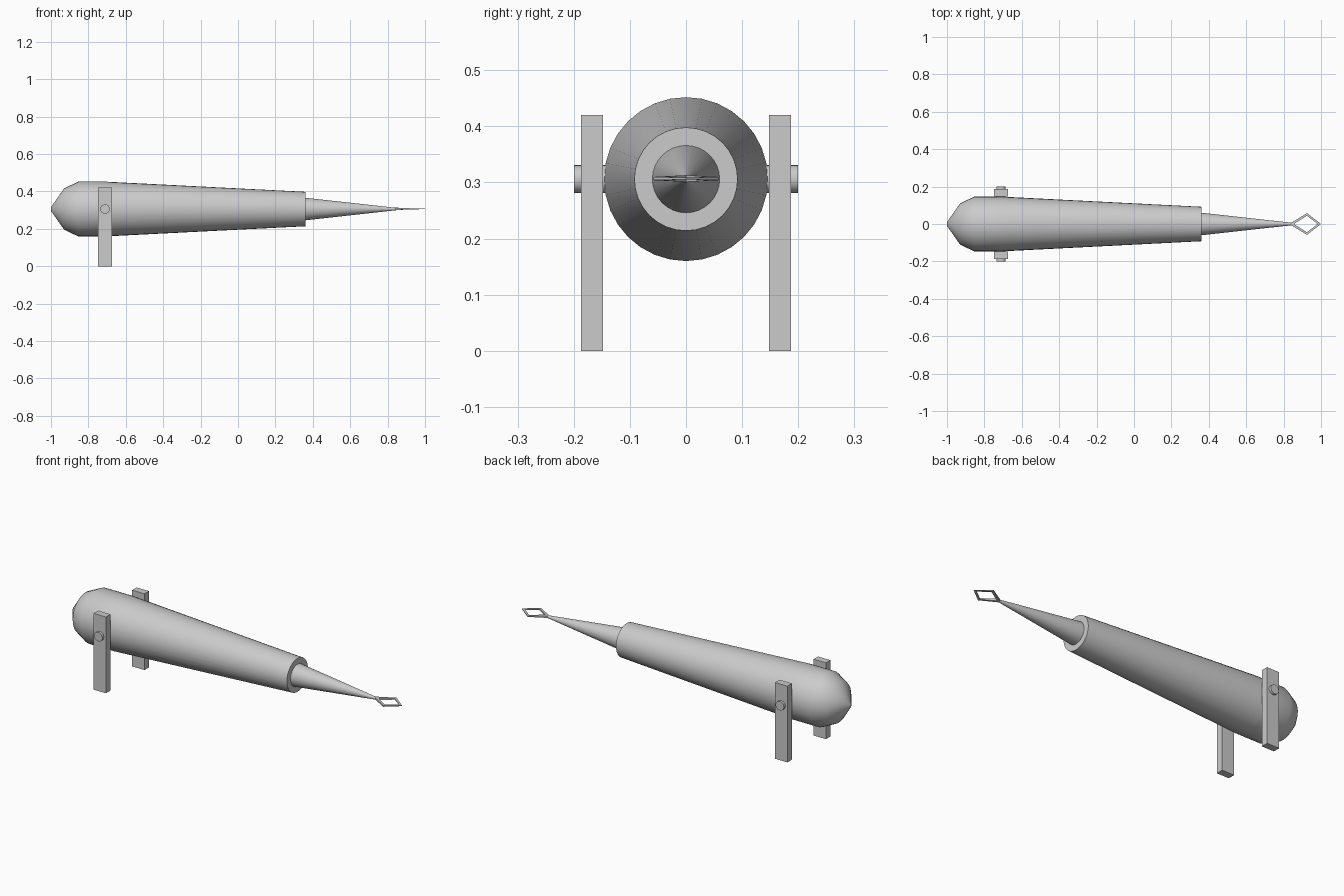
import bpy, bmesh, math

if "Cube" in bpy.data.objects:
    bpy.data.objects.remove(bpy.data.objects["Cube"])

AXIS_Z = 0.306
SIDES = 32


def make_object(name, bm, smooth=None):
    bmesh.ops.recalc_face_normals(bm, faces=bm.faces)
    mesh = bpy.data.meshes.new(name)
    bm.to_mesh(mesh)
    bm.free()
    obj = bpy.data.objects.new(name, mesh)
    bpy.context.collection.objects.link(obj)
    if smooth:
        bpy.ops.object.select_all(action='DESELECT')
        obj.select_set(True)
        bpy.context.view_layer.objects.active = obj
        bpy.ops.object.shade_smooth_by_angle(angle=math.radians(smooth))
    return obj


def lathe_x(name, profile):
    """Revolve (x, radius) points around the body axis."""
    bm = bmesh.new()
    rings = []
    for x, r in profile:
        rings.append([bm.verts.new((x, r * math.cos(a), AXIS_Z + r * math.sin(a)))
                      for a in (2 * math.pi * i / SIDES for i in range(SIDES))])
    for a, b in zip(rings, rings[1:]):
        for i in range(SIDES):
            j = (i + 1) % SIDES
            bm.faces.new((a[i], a[j], b[j], b[i]))
    bm.faces.new(rings[0])
    bm.faces.new(rings[-1])
    return make_object(name, bm, 50)


# Tapered body with rounded rear end
lathe_x("body", [(-1.0, 0.01), (-0.93, 0.11), (-0.855, 0.146),
                 (-0.70, 0.146), (0.362, 0.092)])

# Slender needle cone
lathe_x("needle", [(0.35, 0.06), (0.362, 0.06), (0.85, 0.006)])

# Flat diamond loop at the tip: (x, y, half height) for outer and inner corners
outer = [(0.83, 0, .006), (0.925, 0.058, .003), (1.0, 0, .0015), (0.925, -0.058, .003)]
inner = [(0.855, 0, .006), (0.925, 0.044, .003), (0.982, 0, .0015), (0.925, -0.044, .003)]
bm = bmesh.new()
rings = []
for (ox, oy, oh), (ix, iy, ih) in zip(outer, inner):
    rings.append([bm.verts.new((x, y, AXIS_Z + 0.001 + h)) for x, y, h in
                  ((ox, oy, oh), (ix, iy, ih), (ix, iy, -ih), (ox, oy, -oh))])
for k in range(4):
    a, b = rings[k], rings[(k + 1) % 4]
    for i in range(4):
        j = (i + 1) % 4
        bm.faces.new((a[i], a[j], b[j], b[i]))
make_object("tip_loop", bm)

# Support posts and pivot pins on both sides
for side, s in (("front", -1), ("back", 1)):
    bm = bmesh.new()
    bmesh.ops.create_cube(bm, size=1)
    for v in bm.verts:
        v.co = (-0.711 + v.co.x * 0.075, s * 0.1675 + v.co.y * 0.039, 0.21 + v.co.z * 0.42)
    make_object(side + "_post", bm)

    bm = bmesh.new()
    bmesh.ops.create_cone(bm, cap_ends=True, segments=24, radius1=0.025,
                          radius2=0.025, depth=0.08)
    for v in bm.verts:
        x, y, z = v.co
        v.co = (-0.711 + x, s * 0.16 + z, AXIS_Z + y)
    make_object(side + "_pin", bm, 40)
